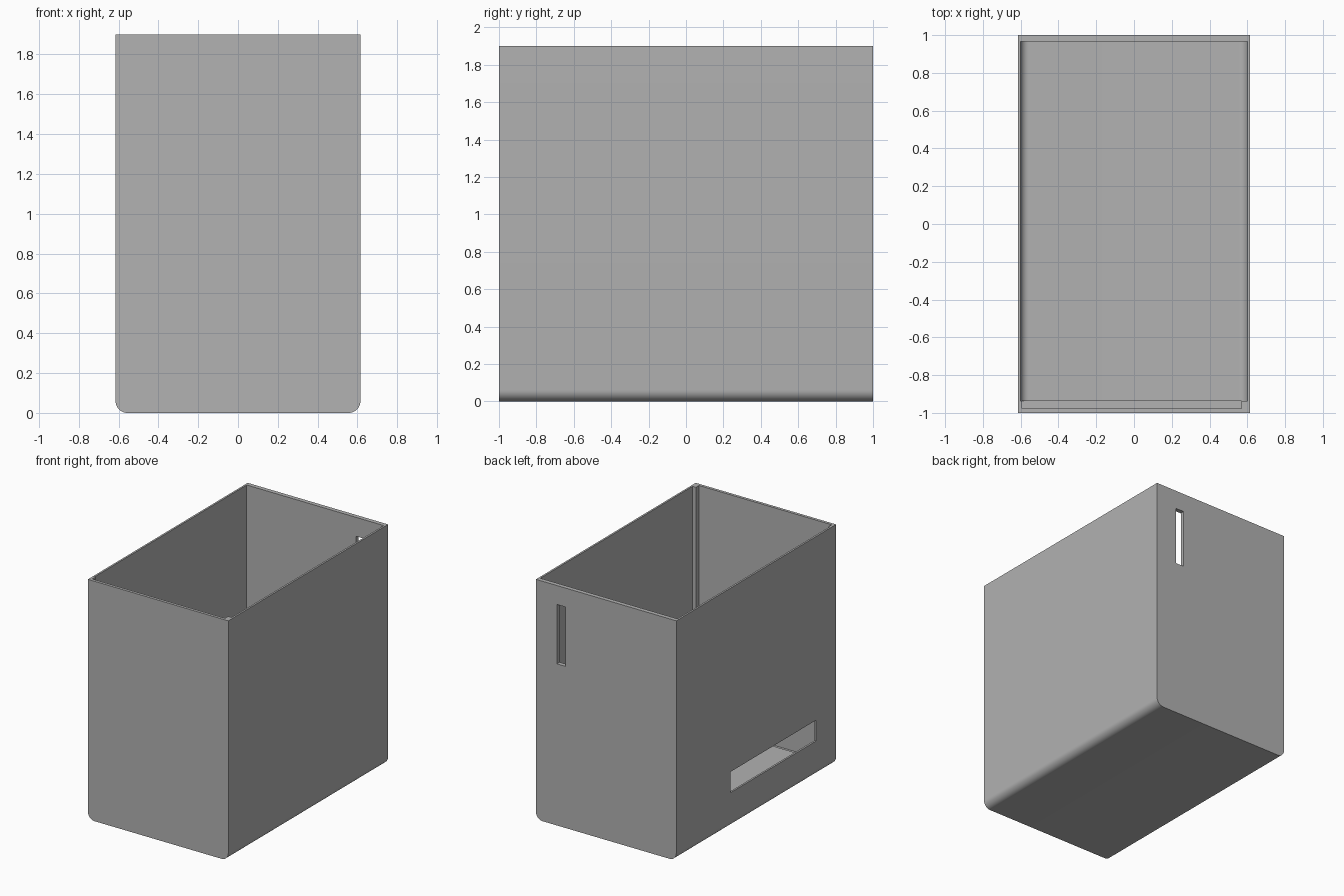
import bpy, bmesh, math

cube = bpy.data.objects.get("Cube")
if cube:
    bpy.data.objects.remove(cube, do_unlink=True)

# Single plastic colour
grey = bpy.data.materials.new("plain grey")
grey.use_nodes = True
colour = (0.445, 0.445, 0.445, 1)
grey.diffuse_color = colour
grey.node_tree.nodes["Principled BSDF"].inputs["Base Color"].default_value = colour

HALF_X, HEIGHT = 0.615, 1.9


def prism(name, x, y, z, radius=0.0, steps=12):
    """Block over the given ranges, its two long bottom edges rounded."""
    if radius:
        profile = []
        for cx, start in ((x[0] + radius, math.pi), (x[1] - radius, 1.5 * math.pi)):
            for i in range(steps + 1):
                a = start + 0.5 * math.pi * i / steps
                profile.append((cx + radius * math.cos(a),
                                z[0] + radius * (1 + math.sin(a))))
    else:
        profile = [(x[0], z[0]), (x[1], z[0])]
    profile += [(x[1], z[1]), (x[0], z[1])]
    bm = bmesh.new()
    face = bm.faces.new([bm.verts.new((px, y[0], pz)) for px, pz in profile])
    moved = bmesh.ops.extrude_face_region(bm, geom=[face])["geom"]
    bmesh.ops.translate(bm, vec=(0, y[1] - y[0], 0),
                        verts=[v for v in moved if isinstance(v, bmesh.types.BMVert)])
    bmesh.ops.recalc_face_normals(bm, faces=bm.faces)
    mesh = bpy.data.meshes.new(name)
    bm.to_mesh(mesh)
    bm.free()
    mesh.materials.append(grey)
    obj = bpy.data.objects.new(name, mesh)
    bpy.context.collection.objects.link(obj)
    return obj


# Outer shell
case = prism("open_case", (-HALF_X, HALF_X), (-1, 1), (0, HEIGHT), 0.06)

# Main cavity, front panel groove, back slot, side window
cutters = [
    prism("cavity_cutter", (-0.6, 0.6), (-0.938, 0.966), (0.032, 2.1), 0.043),
    prism("groove_cutter", (-0.592, 0.57), (-0.977, -0.9), (0.018, 2.2)),
    prism("back_slot_cutter", (0.357, 0.431), (0.9, 1.1), (1.28, 1.75)),
    prism("side_window_cutter", (-0.7, -0.5), (-0.75, 0.32), (0.28, 0.445)),
]
# Trim the groove cutter so that the cavity floor keeps its front edge
for v in cutters[1].data.vertices:
    if v.co.y > -0.95:
        v.co.y = -0.9379

bpy.context.view_layer.objects.active = case
case.select_set(True)
for cutter in cutters:
    cutter.hide_render = True
    cut = case.modifiers.new(cutter.name, 'BOOLEAN')
    cut.operation = 'DIFFERENCE'
    cut.solver = 'EXACT'
    cut.object = cutter
    bpy.ops.object.modifier_apply(modifier=cut.name)
    bpy.data.objects.remove(cutter, do_unlink=True)

# Soft bottom curves, crisp edges elsewhere
bpy.ops.object.shade_smooth_by_angle(angle=math.radians(30))
